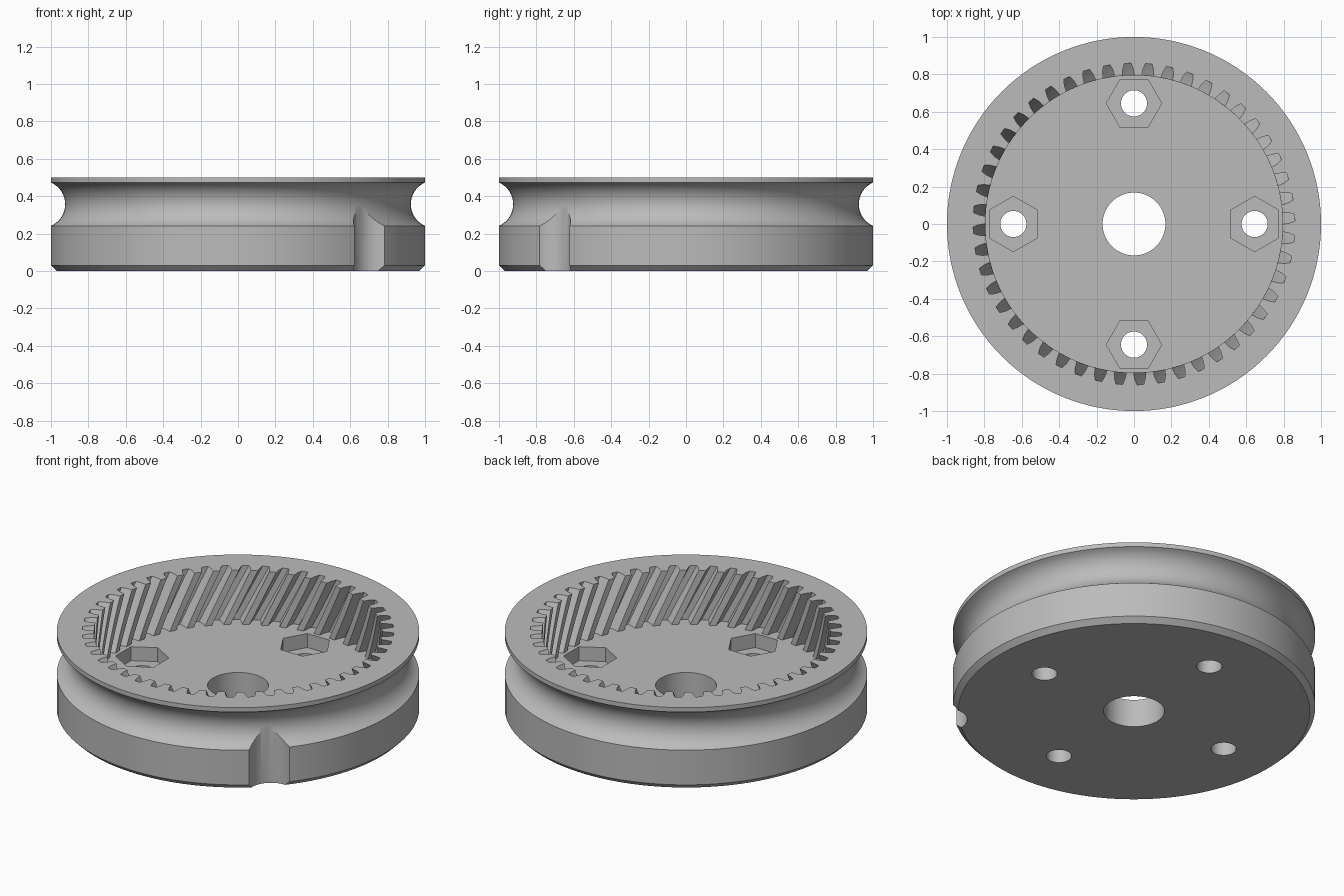
import bpy, bmesh, math

if "Cube" in bpy.data.objects:
    bpy.data.objects.remove(bpy.data.objects["Cube"], do_unlink=True)

HEIGHT, FLOOR = 0.5, 0.17
TEETH, TWIST, PHASE = 48, 0.19, math.radians(2.2)
GROOVE_Z, GROOVE_R, ROPE_R = 0.357, 1.05, 0.126

grey = bpy.data.materials.new("grey")
grey.use_nodes = True
colour = (0.5, 0.5, 0.5, 1)
grey.diffuse_color = colour
grey.node_tree.nodes["Principled BSDF"].inputs["Base Color"].default_value = colour


def skin(name, rings):
    """Closed solid through a stack of equal-sized point rings, bottom first."""
    bm = bmesh.new()
    rows = [[bm.verts.new(p) for p in ring] for ring in rings]
    n = len(rows[0])
    for low, high in zip(rows, rows[1:]):
        for i in range(n):
            j = (i + 1) % n
            bm.faces.new((low[i], low[j], high[j], high[i]))
    bm.faces.new(rows[0][::-1])
    bm.faces.new(rows[-1])
    bmesh.ops.recalc_face_normals(bm, faces=bm.faces)
    mesh = bpy.data.meshes.new(name)
    bm.to_mesh(mesh)
    bm.free()
    mesh.materials.append(grey)
    ob = bpy.data.objects.new(name, mesh)
    bpy.context.collection.objects.link(ob)
    return ob


def circle(r, z, n, x=0, y=0, turn=0):
    angles = [turn + math.tau * i / n for i in range(n)]
    return [(x + r * math.cos(a), y + r * math.sin(a), z) for a in angles]


def prism(name, r, z0, z1, n, x=0, y=0, turn=0):
    return skin(name, [circle(r, z, n, x, y, turn) for z in (z0, z1)])


# Grooved wheel: chamfered base, round rope groove, thin upper flange
half = math.acos((GROOVE_R - 1) / ROPE_R)
profile = [(0.97, 0), (1, 0.03)]
for i in range(17):
    a = -half + 2 * half * i / 16
    profile.append((GROOVE_R - ROPE_R * math.cos(a), GROOVE_Z + ROPE_R * math.sin(a)))
profile.append((1, HEIGHT))
wheel = skin("pulley_wheel", [circle(r, z, 128) for r, z in profile])

# Helical internal gear pocket
tooth_space = [(0.795, -0.041), (0.83, -0.034), (0.86, -0.021),
               (0.86, 0.021), (0.83, 0.034), (0.795, 0.041)]
layers = []
for k in range(13):
    z = FLOOR + (HEIGHT + 0.03 - FLOOR) * k / 12
    base = PHASE + TWIST * (HEIGHT - z) / (HEIGHT - FLOOR)
    ring = []
    for t in range(TEETH):
        for r, da in tooth_space:
            a = base + math.tau * t / TEETH + da
            ring.append((r * math.cos(a), r * math.sin(a), z))
    layers.append(ring)
cutters = [skin("gear_pocket_cutter", layers)]

# Axle hole, and vertical rope channel leading into the groove
cutters.append(prism("axle_cutter", 0.168, -0.1, 0.3, 64))
d = GROOVE_R * math.sqrt(0.5)
cutters.append(prism("rope_channel_cutter", ROPE_R, -0.1, GROOVE_Z - 0.005, 64, d, -d))

# Four bolt holes with hexagonal nut recesses
for i in range(4):
    a = i * math.pi / 2
    x, y = 0.645 * math.cos(a), 0.645 * math.sin(a)
    cutters.append(prism("bolt_cutter", 0.07, -0.1, 0.3, 32, x, y))
    cutters.append(prism("nut_cutter", 0.148, FLOOR / 2, 0.25, 6, x, y, a + math.pi / 2))

# Cut everything out of the wheel
bpy.ops.object.select_all(action="DESELECT")
wheel.select_set(True)
bpy.context.view_layer.objects.active = wheel
for cutter in cutters:
    cutter.hide_render = True
    mod = wheel.modifiers.new(cutter.name, "BOOLEAN")
    mod.operation = "DIFFERENCE"
    mod.solver = "EXACT"
    mod.object = cutter
    bpy.ops.object.modifier_apply(modifier=mod.name)
for cutter in cutters:
    bpy.data.objects.remove(cutter, do_unlink=True)

bpy.ops.object.shade_smooth_by_angle(angle=math.radians(25))
